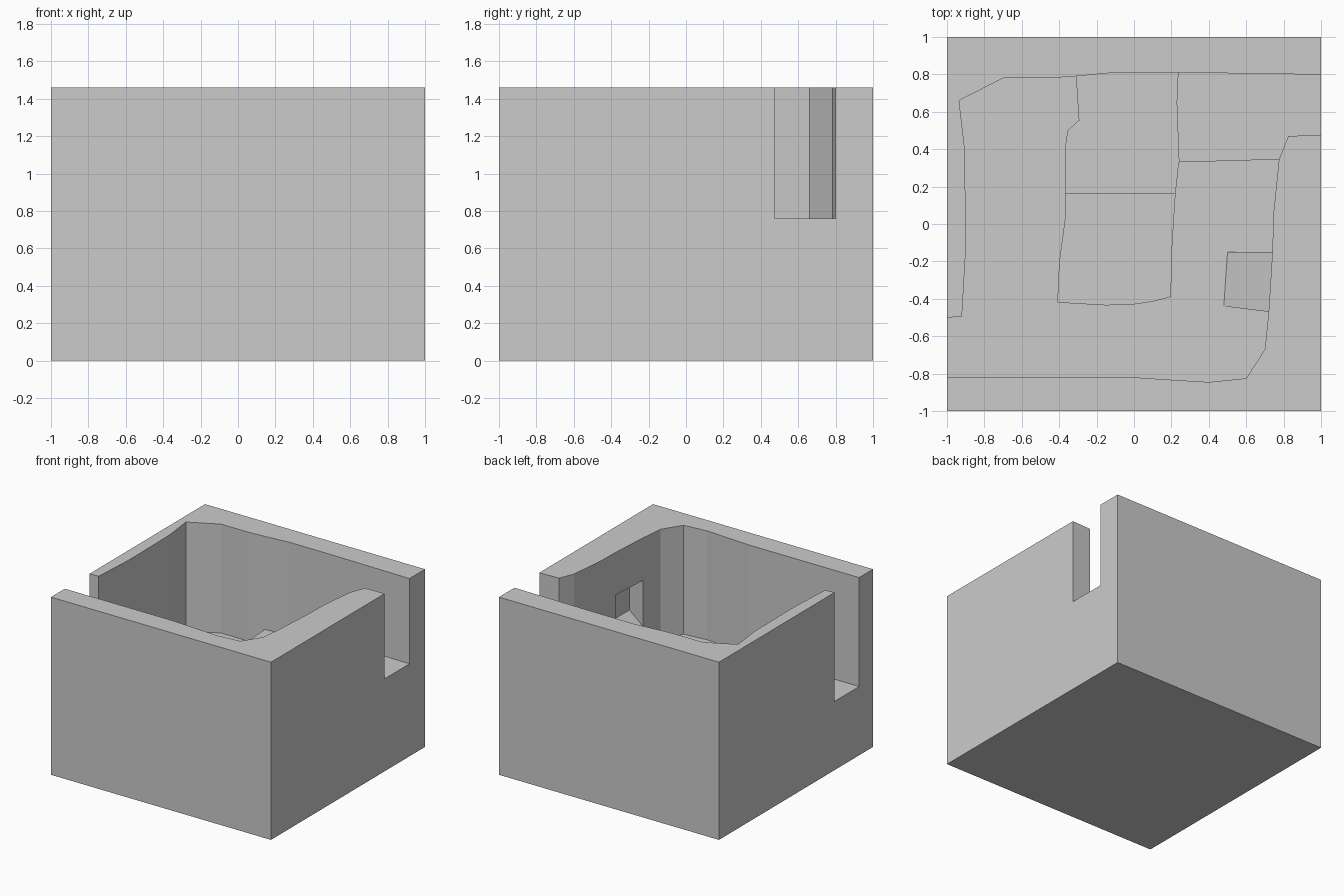
import bpy, bmesh

if "Cube" in bpy.data.objects:
    bpy.data.objects.remove(bpy.data.objects["Cube"])

TOP, SHELF, FLOOR = 1.46, 0.76, 0.565


def make_object(name, bm):
    bmesh.ops.recalc_face_normals(bm, faces=bm.faces)
    mesh = bpy.data.meshes.new(name)
    bm.to_mesh(mesh)
    bm.free()
    obj = bpy.data.objects.new(name, mesh)
    bpy.context.collection.objects.link(obj)
    return obj


def prism(name, outline, z0, z1):
    bm = bmesh.new()
    face = bm.faces.new([bm.verts.new((x, y, z0)) for x, y in outline])
    new = bmesh.ops.extrude_face_region(bm, geom=[face])["geom"]
    verts = [v for v in new if isinstance(v, bmesh.types.BMVert)]
    bmesh.ops.translate(bm, verts=verts, vec=(0, 0, z1 - z0))
    return make_object(name, bm)


def hull(name, points):
    bm = bmesh.new()
    for p in points:
        bm.verts.new(p)
    bmesh.ops.convex_hull(bm, input=bm.verts[:])
    bmesh.ops.dissolve_limit(bm, angle_limit=0.01, verts=bm.verts[:], edges=bm.edges[:])
    return make_object(name, bm)


def cut(target, cutter):
    mod = target.modifiers.new(cutter.name, 'BOOLEAN')
    mod.operation = 'DIFFERENCE'
    mod.solver = 'EXACT'
    mod.object = cutter
    bpy.context.view_layer.objects.active = target
    bpy.ops.object.modifier_apply(modifier=mod.name)
    bpy.data.objects.remove(cutter, do_unlink=True)


# room outline, including the two passages that run out through the walls
south_east = [(-1.1, -0.82), (0, -0.82), (0.2, -0.833), (0.4, -0.845), (0.6, -0.825),
              (0.7, -0.67), (0.72, -0.47), (0.74, -0.15), (0.745, 0.05), (0.775, 0.345)]
east_passage = [(0.825, 0.47), (1.1, 0.48), (1.1, 0.797)]
north_west = [(0.235, 0.81), (-0.1, 0.81), (-0.31, 0.79), (-0.45, 0.78), (-0.7, 0.78),
              (-0.935, 0.66), (-0.905, 0.4), (-0.9, 0), (-0.9, -0.15), (-0.92, -0.495),
              (-1.1, -0.508)]
shelf_edge = [(0.24, 0.33), (0.228, 0.65)]

# outer block with the room cut at shelf level, then at floor level
room = prism("room_block", [(-1, -1), (1, -1), (1, 1), (-1, 1)], 0, TOP)
cut(room, prism("upper_cutter", south_east + east_passage + north_west, SHELF, 1.7))
cut(room, prism("floor_cutter", south_east + shelf_edge + north_west, FLOOR, 1.7))

# doorway niche in the east wall
X0, X1, Z1 = 0.48, 0.855, 0.825


def y_front(x):
    return -0.44 - (x - X0) * 0.125


def ramp_z(x):
    return FLOOR + (x - X0) * (Z1 - FLOOR) / (X1 - X0)


cut(room, hull("niche_cutter", [(x, y, z) for x in (0.6, X1)
                                for y in (y_front(x), -0.15) for z in (ramp_z(x), 1.11)]))

# ramp leading up to the niche
XW = 0.745
hull("ramp", [(0.5, -0.15, FLOOR), (X0, y_front(X0), FLOOR)] +
     [(XW, y, z) for y in (y_front(XW), -0.15) for z in (FLOOR, ramp_z(XW))])

# broad steps descending from the shelf to the floor
prism("upper_step", [(-0.37, 0.16), (0.222, 0.16), (0.24, 0.33), (0.228, 0.65), (0.235, 0.81),
                     (-0.1, 0.81), (-0.31, 0.79), (-0.295, 0.555), (-0.355, 0.5),
                     (-0.37, 0.4)], FLOOR, 0.695)
prism("lower_step", [(-0.37, 0.16), (-0.37, 0.02), (-0.4, -0.2), (-0.41, -0.42), (-0.15, -0.435),
                     (0, -0.43), (0.1, -0.415), (0.197, -0.39), (0.205, -0.1),
                     (0.222, 0.16)], FLOOR, 0.63)
